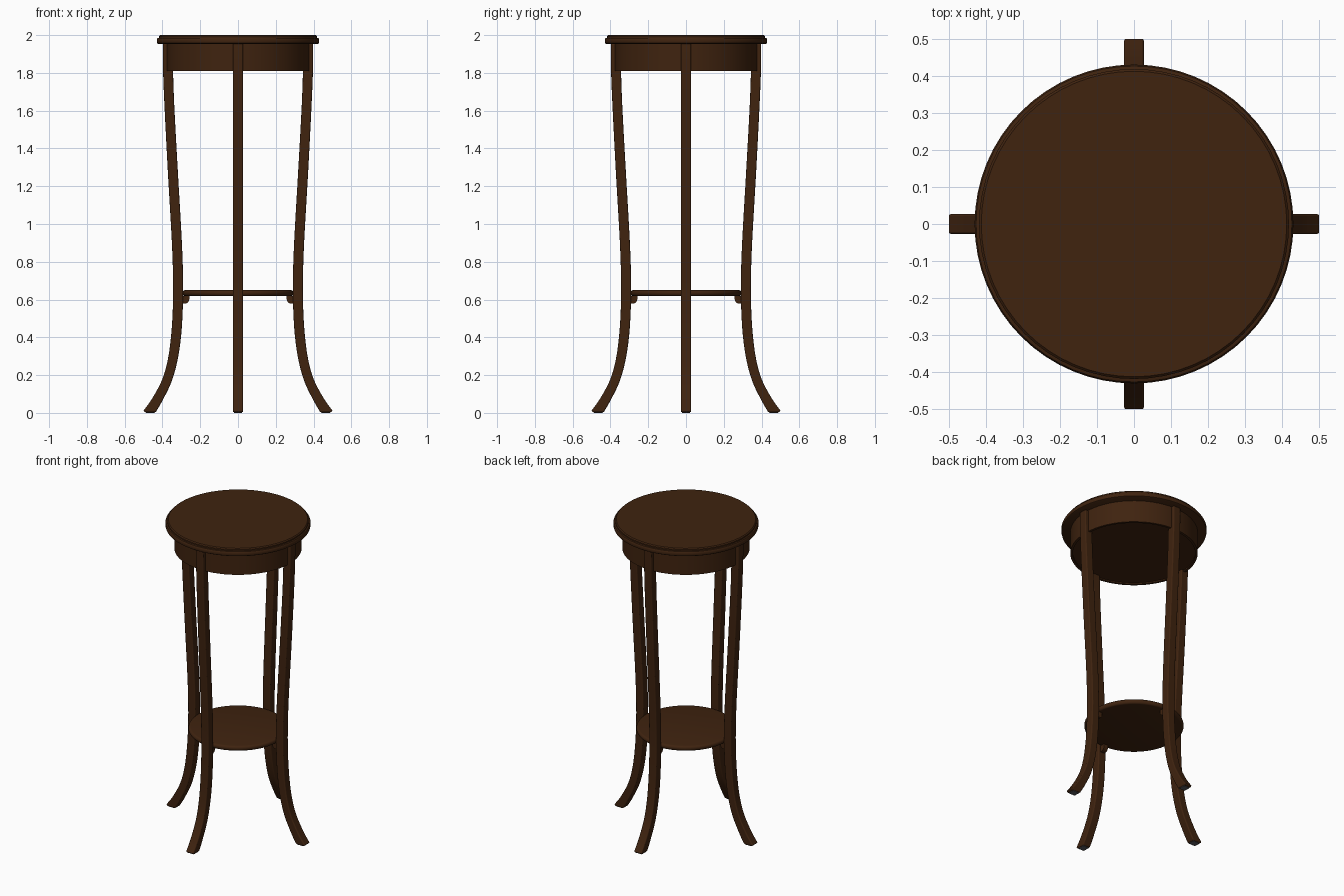
import bpy, bmesh, math
from mathutils import Matrix

if "Cube" in bpy.data.objects:
    bpy.data.objects.remove(bpy.data.objects["Cube"])


def material(name, rgb):
    m = bpy.data.materials.new(name)
    m.diffuse_color = (*rgb, 1)
    m.use_nodes = True
    m.node_tree.nodes["Principled BSDF"].inputs["Base Color"].default_value = m.diffuse_color
    return m


wood = material("dark walnut", (0.050, 0.0168, 0.0048))
grey = material("foot pad grey", (0.10, 0.10, 0.11))


def finish(name, bm, mat, bevel=0.0):
    bmesh.ops.remove_doubles(bm, verts=bm.verts, dist=1e-5)
    bmesh.ops.recalc_face_normals(bm, faces=bm.faces)
    me = bpy.data.meshes.new(name)
    bm.to_mesh(me)
    bm.free()
    ob = bpy.data.objects.new(name, me)
    bpy.context.collection.objects.link(ob)
    me.materials.append(mat)
    bpy.ops.object.select_all(action='DESELECT')
    bpy.context.view_layer.objects.active = ob
    ob.select_set(True)
    bpy.ops.object.shade_smooth_by_angle(angle=math.radians(35))
    if bevel:
        mod = ob.modifiers.new("rounded edges", 'BEVEL')
        mod.width, mod.segments = bevel, 3
        mod.limit_method, mod.angle_limit = 'ANGLE', math.radians(40)
    return ob


def lathe(name, profile, steps=64):
    """Spin an (r, z) profile that starts and ends on the axis."""
    bm = bmesh.new()
    vs = [bm.verts.new((r, 0, z)) for r, z in profile]
    es = [bm.edges.new(p) for p in zip(vs, vs[1:])]
    bmesh.ops.spin(bm, geom=vs + es, cent=(0, 0, 0), axis=(0, 0, 1),
                   angle=2 * math.pi, steps=steps)
    return finish(name, bm, wood)


def extrude_outline(name, outline, width, angle, mat, bevel=0.0):
    """Extrude an (x, z) outline across y, then turn it about z."""
    bm = bmesh.new()
    f = bm.faces.new([bm.verts.new((x, -width / 2, z)) for x, z in outline])
    ext = bmesh.ops.extrude_face_region(bm, geom=[f])["geom"]
    bmesh.ops.translate(bm, vec=(0, width, 0),
                        verts=[g for g in ext if isinstance(g, bmesh.types.BMVert)])
    bmesh.ops.transform(bm, matrix=Matrix.Rotation(angle, 4, 'Z'), verts=bm.verts)
    return finish(name, bm, mat, bevel)


def smooth_path(pts, n=5):
    """Catmull-Rom curve through the points."""
    p = [pts[0]] + pts + [pts[-1]]
    out = []
    for a, b, c, d in zip(p, p[1:], p[2:], p[3:]):
        for i in range(n):
            t = i / n
            out.append(tuple(0.5 * (2 * b[k] + (c[k] - a[k]) * t
                       + (2 * a[k] - 5 * b[k] + 4 * c[k] - d[k]) * t * t
                       + (3 * b[k] - a[k] - 3 * c[k] + d[k]) * t ** 3) for k in (0, 1)))
    return out + [pts[-1]]


# round top with stepped, rounded edge
lathe("table_top", [(0, 1.953), (0.422, 1.953), (0.428, 1.957), (0.43, 1.965),
                    (0.43, 1.977), (0.426, 1.984), (0.418, 1.986),
                    (0.418, 1.994), (0.412, 2.0), (0, 2.0)])
# apron drum with slightly recessed underside
lathe("apron", [(0, 1.818), (0.362, 1.818), (0.362, 1.81), (0.377, 1.81),
                (0.377, 1.955), (0, 1.955)])
# lower shelf with half-round edge
shelf_edge = [(0.28 + 0.014 * math.cos(a), 0.634 + 0.016 * math.sin(a))
              for a in [math.radians(-90 + 22.5 * i) for i in range(9)]]
lathe("lower_shelf", [(0, 0.618)] + shelf_edge + [(0, 0.65)])

# splayed legs, shelf brackets and foot pads
outer = smooth_path([(0.502, 0.010), (0.455, 0.075), (0.402, 0.175), (0.372, 0.28),
                     (0.354, 0.41), (0.345, 0.56), (0.344, 0.72), (0.351, 0.92),
                     (0.371, 1.27), (0.389, 1.62), (0.397, 1.82), (0.398, 1.954)])
inner = smooth_path([(0.436, 0.003), (0.400, 0.065), (0.352, 0.165), (0.320, 0.28),
                     (0.301, 0.41), (0.292, 0.56), (0.291, 0.72), (0.298, 0.92),
                     (0.318, 1.27), (0.337, 1.62), (0.344, 1.82), (0.345, 1.954)])
leg = [(0.490, 0.003)] + outer + inner[::-1]
bracket = [(0.298, 0.62), (0.258, 0.62)] + [
    (0.282 + 0.024 * math.cos(a), 0.602 + 0.024 * math.sin(a))
    for a in [math.radians(180 + 22.5 * i) for i in range(5)]] + [(0.298, 0.578)]
pad = [(0.442, 0), (0.486, 0), (0.486, 0.005), (0.442, 0.005)]

for i, side in enumerate(("right", "back", "left", "front")):
    ang = i * math.pi / 2
    extrude_outline(side + "_leg", leg, 0.054, ang, wood, 0.006)
    extrude_outline(side + "_shelf_bracket", bracket, 0.03, ang, wood)
    extrude_outline(side + "_foot_pad", pad, 0.042, ang, grey)
